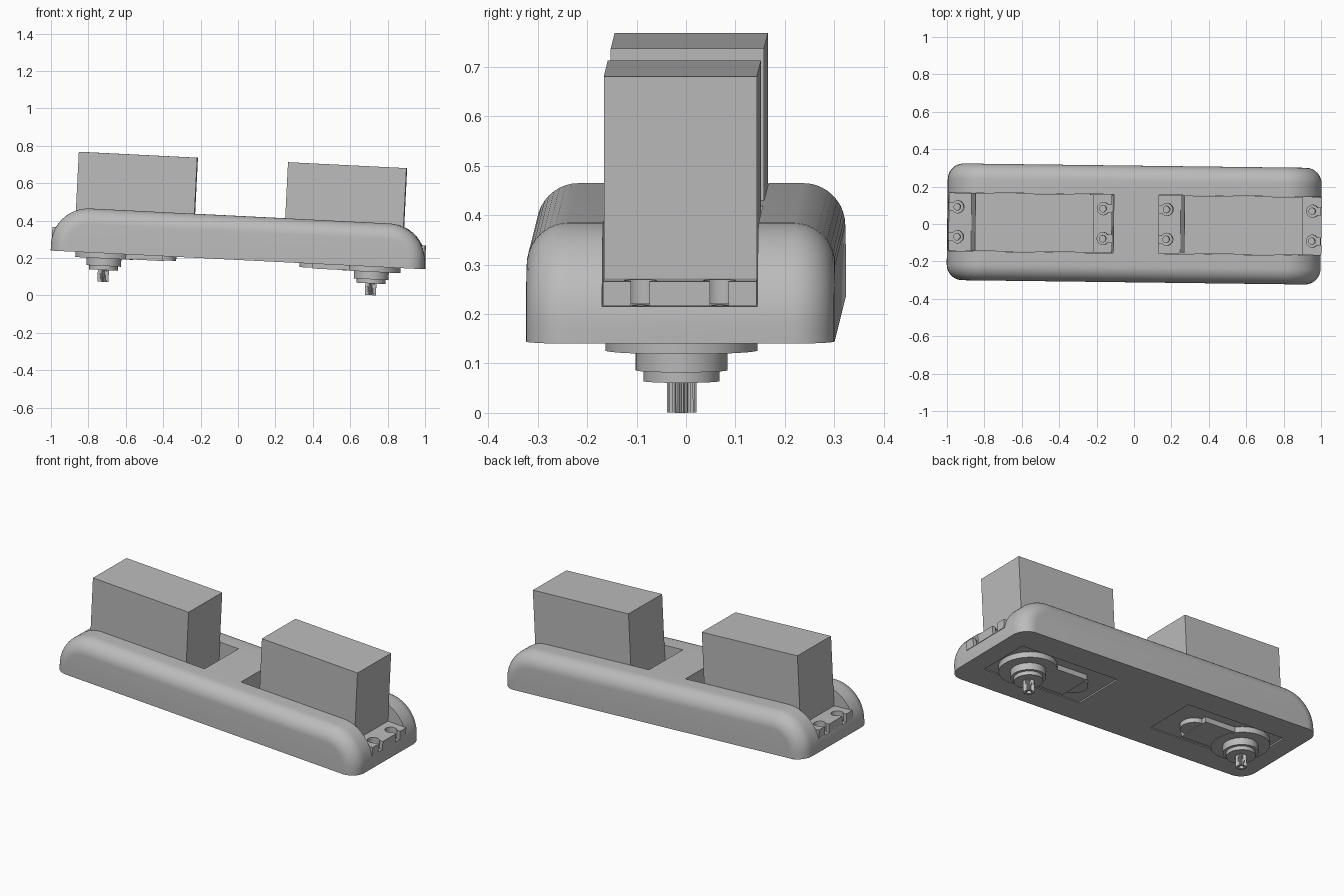
import bpy, bmesh
from math import sin, cos, pi, radians
from mathutils import Matrix

cube = bpy.data.objects.get("Cube")
if cube:
    bpy.data.objects.remove(cube, do_unlink=True)

grey = bpy.data.materials.new("plain grey")
grey.use_nodes = True
COLOR = (0.5, 0.5, 0.5, 1)
grey.diffuse_color = COLOR
grey.node_tree.nodes["Principled BSDF"].inputs["Base Color"].default_value = COLOR

# Whole assembly leans slightly down toward +x and is turned a little
POSE = (Matrix.Translation((0, 0, 0.19)) @ Matrix.Rotation(radians(-0.72), 4, 'Z')
        @ Matrix.Rotation(radians(2.86), 4, 'Y'))


def make_object(name, bm):
    bmesh.ops.recalc_face_normals(bm, faces=bm.faces)
    mesh = bpy.data.meshes.new(name)
    bm.to_mesh(mesh)
    bm.free()
    mesh.materials.append(grey)
    obj = bpy.data.objects.new(name, mesh)
    bpy.context.collection.objects.link(obj)
    return obj


def loft(name, rings):
    """Skin a list of equal-length rings and cap both ends."""
    bm = bmesh.new()
    loops = [[bm.verts.new(p) for p in ring] for ring in rings]
    for a, b in zip(loops, loops[1:]):
        for i in range(len(a)):
            j = (i + 1) % len(a)
            bm.faces.new((a[i], a[j], b[j], b[i]))
    bm.faces.new(loops[0])
    bm.faces.new(loops[-1])
    return make_object(name, bm)


def prism(name, outline, z0, z1):
    return loft(name, [[(x, y, z) for x, y in outline] for z in (z0, z1)])


def box(name, x0, x1, half_y, z0, z1, y=0):
    return prism(name, [(x0, y - half_y), (x1, y - half_y),
                        (x1, y + half_y), (x0, y + half_y)], z0, z1)


def disc(name, x, y, r, z0, z1, sides=48):
    ring = [(x + r * cos(2 * pi * i / sides), y + r * sin(2 * pi * i / sides))
            for i in range(sides)]
    return prism(name, ring, z0, z1)


def cut(target, cutters):
    """Subtract each cutter, bake the result and remove the cutters."""
    for c in cutters:
        c.hide_render = True
        mod = target.modifiers.new("cut", 'BOOLEAN')
        mod.operation = 'DIFFERENCE'
        mod.solver = 'EXACT'
        mod.object = c
    deps = bpy.context.evaluated_depsgraph_get()
    mesh = bpy.data.meshes.new_from_object(target.evaluated_get(deps))
    target.modifiers.clear()
    target.data = mesh
    for c in cutters:
        bpy.data.objects.remove(c, do_unlink=True)


def end_profile(y, inset):
    """Long side outline with rounded upper ends."""
    half, top, r = 1 - inset, 0.235 - inset, 0.2 - inset
    pts = [(-half, y, 0), (half, y, 0)]
    for k in range(17):
        a = pi / 2 * k / 16
        pts.append((half - r + r * cos(a), y, top - r + r * sin(a)))
    for k in range(17):
        a = pi / 2 * (1 + k / 16)
        pts.append((-half + r + r * cos(a), y, top - r + r * sin(a)))
    return pts


# Base shell with rounded long edges
EDGE, HALF_W = 0.085, 0.312
steps = [pi / 2 * k / 10 for k in range(11)]
side = [(HALF_W - EDGE * (1 - cos(a)), EDGE * (1 - sin(a))) for a in steps]
half_a = [end_profile(-y, d) for y, d in reversed([(HALF_W - EDGE + EDGE * sin(a),
          EDGE * (1 - cos(a))) for a in steps])]
half_b = [[(x, -y, z) for x, y, z in ring] for ring in reversed(half_a)]
base = loft("base_shell", half_a + half_b)

# Motor pockets, body openings and screw holes in the base
CENTRE, FLANGE_HALF, BODY_HALF, SCREW = 0.56, 0.435, 0.317, 0.39
cutters = []
for s in (1, -1):
    inner, outer = s * 0.121, s * 1.1
    cutters.append(box("pocket", min(inner, outer), max(inner, outer), 0.157, 0.075, 0.4))
    cutters.append(box("opening", s * CENTRE - 0.322, s * CENTRE + 0.322, 0.1565, -0.1, 0.2))
    for dx in (-SCREW, SCREW):
        for y in (-0.08, 0.08):
            cutters.append(disc("screw_hole", s * CENTRE + dx, y, 0.018, 0.02, 0.2, 20))
cut(base, cutters)
parts = [(base, POSE)]

# Two motors, shaft downward at the outer ends
SHAFT = 0.716
for s, label in ((1, "left"), (-1, "right")):
    made = []
    x0, x1 = CENTRE - BODY_HALF, CENTRE + BODY_HALF
    made.append(box(label + "_motor_body", x0, x1, 0.155, 0.004, 0.43))
    made.append(box(label + "_motor_cap", x0, x1, 0.155, 0.43, 0.535))

    # Mounting flange with open keyhole slots
    flange = box(label + "_motor_flange", CENTRE - FLANGE_HALF, CENTRE + FLANGE_HALF + 0.003,
                 0.155, 0.076, 0.126)
    slots = []
    for d in (-1, 1):
        for y in (-0.08, 0.08):
            hx = CENTRE + d * SCREW
            slots.append(disc("slot_eye", hx, y, 0.033, 0, 0.3, 32))
            slots.append(box("slot_neck", min(hx, hx + d * 0.1), max(hx, hx + d * 0.1),
                             0.019, 0, 0.3, y))
    cut(flange, slots)
    made.append(flange)

    # Gear case, stepped collar and label plate underneath
    made.append(disc(label + "_gear_case", SHAFT, 0, 0.154, -0.028, 0.05, 64))
    made.append(disc(label + "_gear_lobe", 0.4, 0, 0.07, -0.022, 0.05))
    made.append(box(label + "_label_plate", 0.4, 0.64, 0.1, -0.026, 0.05))
    made.append(disc(label + "_collar", SHAFT, 0, 0.093, -0.068, 0.02))
    made.append(disc(label + "_bearing", SHAFT, 0, 0.077, -0.09, 0.02))

    # Splined output shaft with a bored end
    teeth = 24
    ring = []
    for i in range(teeth * 2):
        r = 0.03 if i % 2 else 0.026
        a = pi * i / teeth
        ring.append((SHAFT + r * cos(a), r * sin(a)))
    shaft = prism(label + "_output_shaft", ring, -0.153, 0)
    cut(shaft, [disc("bore", SHAFT, 0, 0.014, -0.2, -0.1, 20)])
    made.append(shaft)

    turn = Matrix.Rotation(0 if s == 1 else pi, 4, 'Z')
    parts += [(obj, POSE @ turn) for obj in made]

# Pose and shade every part
for obj, matrix in parts:
    obj.matrix_world = matrix
    bpy.ops.object.select_all(action='DESELECT')
    obj.select_set(True)
    bpy.context.view_layer.objects.active = obj
    bpy.ops.object.shade_smooth_by_angle(angle=radians(30))
